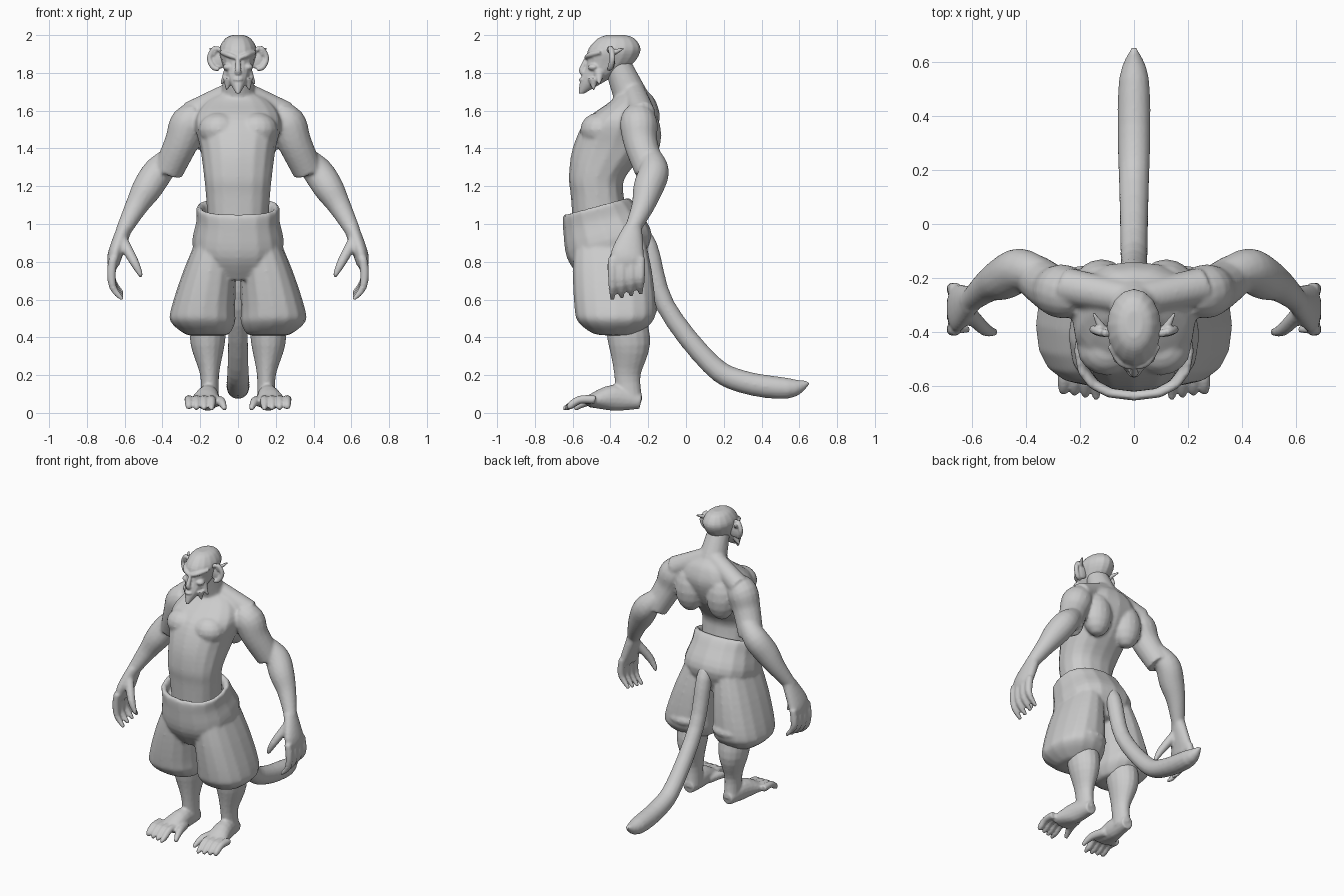
import bpy, bmesh
from math import sin, cos, pi, copysign
from mathutils import Vector, Matrix

cube = bpy.data.objects.get("Cube")
if cube:
    bpy.data.objects.remove(cube, do_unlink=True)

grey = bpy.data.materials.new("plain_grey")
grey.use_nodes = True
shade = (.6, .6, .6, 1)
grey.diffuse_color = shade
grey.node_tree.nodes["Principled BSDF"].inputs["Base Color"].default_value = shade
SIDES, STEPS = 16, 4
TURNS = [2 * pi * k / SIDES for k in range(SIDES)]
BOTH = {"left": 1, "right": -1}


def flow(rows):
    """Resample a few key sections along a smooth curve through them."""
    keys = [Vector(row) for row in rows]
    keys = [keys[0], *keys, keys[-1]]
    smooth = []
    for before, start, end, after in zip(keys, keys[1:], keys[2:], keys[3:]):
        for step in range(STEPS):
            t = step / STEPS
            leave, arrive = (end - before) / 2, (after - start) / 2
            ease = t * t * (3 - 2 * t)
            smooth.append(start.lerp(end, ease) + leave * t * (1 - t) ** 2
                          - arrive * t * t * (1 - t))
    return smooth + [keys[-1]]


def skin_rings(bm, rings, side):
    """Bridge rings of points into a closed tube, mirrored when side is -1."""
    loops = [[bm.verts.new((p.x * side, p.y, p.z)) for p in ring] for ring in rings]
    for low, high in zip(loops, loops[1:]):
        for i in range(SIDES):
            j = (i + 1) % SIDES
            bm.faces.new((low[i], low[j], high[j], high[i]))
    bm.faces.new(loops[0])
    bm.faces.new(loops[-1])


def slices(bm, rows, side=1, power=.85, tilt=0):
    """Level sections: height, half width, front y, back y, centre x."""
    rings = []
    for z, half, front, back, centre in flow(rows):
        middle, depth = (front + back) / 2, (back - front) / 2
        ring = []
        for angle in TURNS:
            across, along = (copysign(abs(f) ** power, f) for f in (cos(angle), sin(angle)))
            ring.append(Vector((centre + half * across, middle + depth * along,
                                z + tilt * depth * along)))
        rings.append(ring)
    skin_rings(bm, rings, side)


def limb(bm, rows, side=1):
    """Sections square to a path: x, y, z, half width and optional half depth."""
    sections = flow(rows)
    path = [Vector(section[:3]) for section in sections]
    rings = []
    for i, section in enumerate(sections):
        heading = (path[min(i + 1, len(path) - 1)] - path[max(i - 1, 0)]).normalized()
        across = Vector((1, 0, 0))
        across = (across - heading * across.dot(heading)).normalized()
        along = heading.cross(across)
        wide, deep = section[3], section[len(section) - 1]
        rings.append([path[i] + across * wide * cos(angle) + along * deep * sin(angle)
                      for angle in TURNS])
    skin_rings(bm, rings, side)


def blob(bm, centre, size, side=1):
    x, y, z = centre
    place = Matrix.Translation((x * side, y, z))
    bmesh.ops.create_uvsphere(bm, u_segments=SIDES, v_segments=SIDES // 2, radius=1,
                              matrix=place @ Matrix.Diagonal((*size, 1)))


def finish(name, bm, voxel, relaxing):
    """Make the object and fuse its overlapping masses into one skin."""
    bmesh.ops.recalc_face_normals(bm, faces=bm.faces)
    mesh = bpy.data.meshes.new(name)
    bm.to_mesh(mesh)
    bm.free()
    obj = bpy.data.objects.new(name, mesh)
    bpy.context.collection.objects.link(obj)
    mesh.materials.append(grey)
    fuse = obj.modifiers.new("fuse", "REMESH")
    fuse.mode = "VOXEL"
    fuse.voxel_size = voxel
    relax = obj.modifiers.new("relax", "SMOOTH")
    relax.iterations = relaxing
    bpy.ops.object.select_all(action="DESELECT")
    obj.select_set(True)
    bpy.context.view_layer.objects.active = obj
    bpy.ops.object.convert(target="MESH")
    bpy.ops.object.shade_smooth_by_angle(angle=pi / 3)


# Torso and neck
bm = bmesh.new()
slices(bm, [(1, .16, -.6, -.3, 0), (1.15, .17, -.61, -.33, 0), (1.25, .18, -.62, -.32, 0),
            (1.4, .2, -.6, -.2, 0), (1.55, .23, -.53, -.14, 0), (1.65, .17, -.4, -.16, 0),
            (1.7, .08, -.36, -.2, 0)])
limb(bm, [(0, -.26, 1.6, .1), (0, -.37, 1.86, .07)])
for side in BOTH.values():
    # Chest, shoulder blade and neck muscle
    blob(bm, (.1, -.46, 1.5), (.11, .1, .09), side)
    blob(bm, (.12, -.22, 1.47), (.1, .09, .15), side)
    limb(bm, [(0, -.28, 1.71, .06), (.25, -.23, 1.58, .07)], side)
    # Upper arm, forearm and palm
    limb(bm, [(.2, -.26, 1.57, .08), (.26, -.25, 1.53, .1), (.3, -.24, 1.43, .09),
              (.37, -.19, 1.28, .08)], side)
    limb(bm, [(.34, -.19, 1.36, .06), (.42, -.17, 1.28, .08), (.48, -.2, 1.19, .08),
              (.54, -.23, 1.09, .06), (.61, -.29, .96, .04)], side)
    limb(bm, [(.6, -.28, .98, .04, .05), (.65, -.31, .84, .04, .09),
              (.66, -.31, .78, .03, .08)], side)
    # Curled fingers and thumb
    for finger in range(4):
        y = -.39 + .05 * finger
        tip = .6 + .01 * finger
        limb(bm, [(.66, y, .82, .024), (.67, y, .74, .024), (.66, y, tip + .06, .02),
                  (.61, y, tip, .012)], side)
    limb(bm, [(.61, -.33, .91, .03), (.55, -.39, .8, .025), (.51, -.4, .72, .012)], side)
finish("upper_body", bm, .01, 4)

# Head running down to a pointed beard
bm = bmesh.new()
slices(bm, [(1.69, .01, -.57, -.54, 0), (1.76, .05, -.56, -.42, 0), (1.84, .08, -.53, -.29, 0),
            (1.92, .1, -.52, -.24, 0), (1.98, .07, -.47, -.27, 0), (2, .03, -.42, -.32, 0)],
       power=1)
# Nose and lips
limb(bm, [(0, -.52, 1.89, .01), (0, -.55, 1.82, .016), (0, -.54, 1.8, .02)])
blob(bm, (0, -.54, 1.765), (.03, .03, .01))
for side in BOTH.values():
    # Brow, cheekbone and cheek tufts
    limb(bm, [(.01, -.53, 1.88, .01), (.05, -.51, 1.895, .014), (.09, -.45, 1.91, .01)], side)
    blob(bm, (.05, -.49, 1.83), (.03, .03, .02), side)
    for drop in (0, .03):
        limb(bm, [(.05, -.46 - drop, 1.8 - drop, .03),
                  (.09 - drop, -.46 - drop, 1.74 - drop, .005)], side)
finish("head", bm, .006, 2)

# Ears: shell, curled rim and back-swept point
for word, side in BOTH.items():
    bm = bmesh.new()
    blob(bm, (.1, -.39, 1.87), (.04, .015, .05), side)
    limb(bm, [(.08, -.41, 1.91, .01), (.12, -.4, 1.93, .015), (.15, -.39, 1.88, .015),
              (.13, -.4, 1.83, .015), (.1, -.41, 1.82, .01)], side)
    limb(bm, [(.11, -.4, 1.9, .02), (.15, -.33, 1.93, .005)], side)
    finish(word + "_ear", bm, .005, 2)

# Baggy trousers with a hollow, sloping waistband
bm = bmesh.new()
slices(bm, [(.74, .15, -.55, -.24, 0), (.88, .24, -.63, -.18, 0), (1.02, .22, -.65, -.25, 0),
            (1.09, .22, -.65, -.3, 0), (1.08, .19, -.62, -.33, 0), (1.02, .18, -.61, -.33, 0)],
       tilt=.27)
for side in BOTH.values():
    slices(bm, [(.94, .1, -.59, -.22, .11), (.75, .14, -.6, -.18, .15),
                (.55, .17, -.59, -.16, .185), (.48, .17, -.57, -.18, .185),
                (.42, .12, -.49, -.25, .165), (.41, .08, -.4, -.28, .16)], side)
    # Fold hanging behind the knee
    blob(bm, (.17, -.23, .55), (.12, .08, .05), side)
finish("trousers", bm, .01, 4)

# Shins, feet and toes
for word, side in BOTH.items():
    bm = bmesh.new()
    limb(bm, [(.16, -.32, .5, .1, .11), (.16, -.3, .36, .09, .11), (.15, -.31, .2, .05, .07),
              (.15, -.3, .06, .05, .07)], side)
    limb(bm, [(.15, -.24, .06, .04, .04), (.16, -.38, .08, .06, .07),
              (.18, -.52, .06, .08, .03)], side)
    for toe in range(4):
        x = .14 + .04 * toe
        limb(bm, [(x, -.48, .07, .024), (x, -.56, .07, .022), (x, -.61, .04, .02),
                  (x, -.65 + .01 * toe, .02, .01)], side)
    limb(bm, [(.12, -.42, .06, .03), (.09, -.52, .06, .025), (.07, -.59, .02, .012)], side)
    finish(word + "_leg", bm, .008, 3)

# Tail sweeping down and back
bm = bmesh.new()
limb(bm, [(0, -.25, .97, .03), (0, -.2, .88, .05), (0, -.11, .57, .05), (0, .13, .26, .055),
          (0, .3, .165, .06), (0, .54, .13, .055), (0, .65, .16, .01)])
finish("tail", bm, .01, 2)
